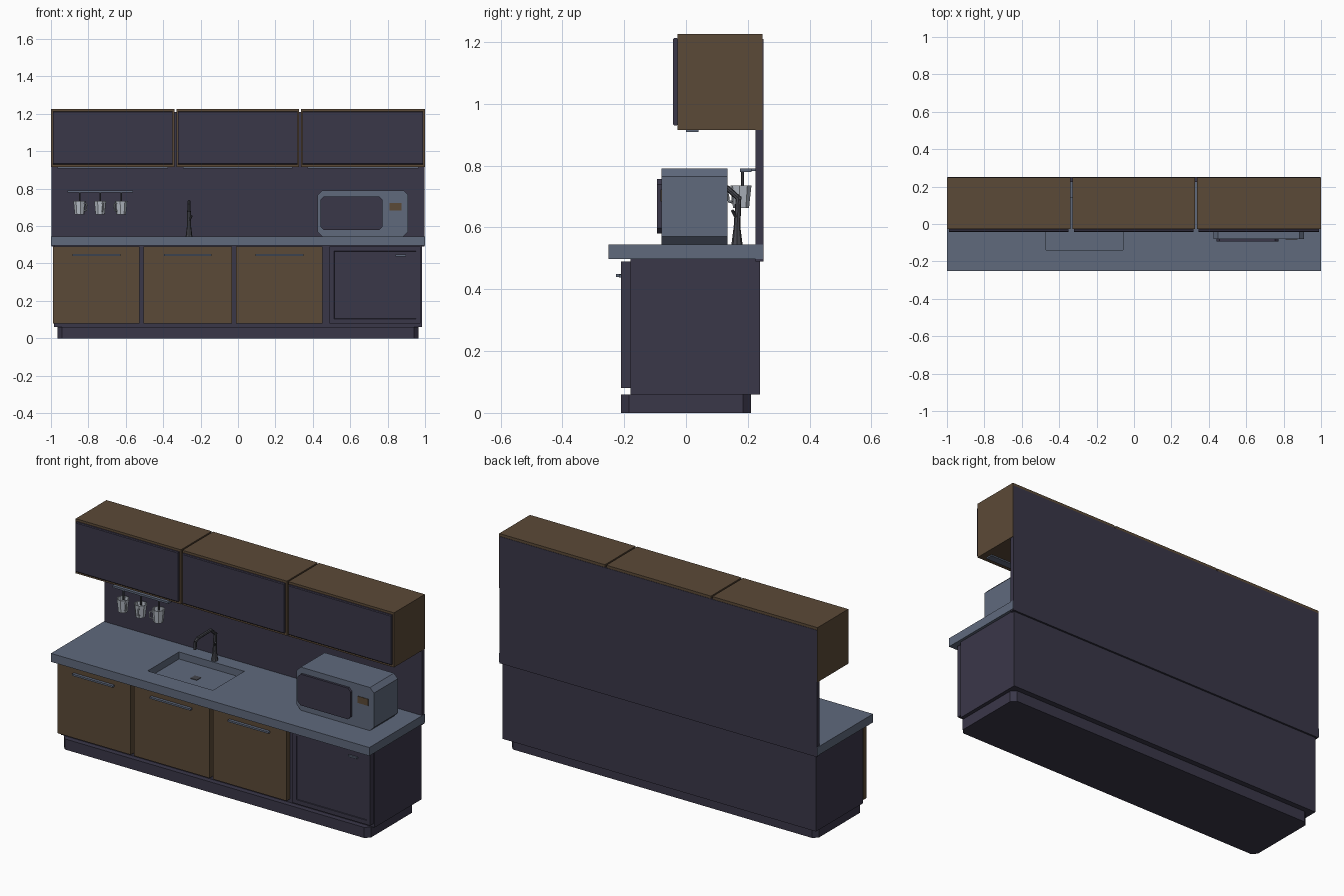
import bpy
import bmesh
import math
from mathutils import Vector, Matrix

default_cube = bpy.data.objects.get("Cube")
if default_cube:
    bpy.data.objects.remove(default_cube, do_unlink=True)


def make_material(name, colour):
    material = bpy.data.materials.new(name)
    material.use_nodes = True
    material.diffuse_color = (*colour, 1)
    shader = material.node_tree.nodes["Principled BSDF"]
    shader.inputs["Base Color"].default_value = (*colour, 1)
    return material


wood = make_material("brown wood", (.105, .067, .038))
dark = make_material("dark charcoal", (.042, .038, .066))
stone = make_material("blue grey", (.115, .142, .204))
steel = make_material("dark steel", (.06, .062, .075))
china = make_material("pale china", (.48, .52, .58))


def finish(bm, name, material):
    bmesh.ops.recalc_face_normals(bm, faces=bm.faces)
    mesh = bpy.data.meshes.new(name)
    bm.to_mesh(mesh)
    bm.free()
    mesh.materials.append(material)
    part = bpy.data.objects.new(name, mesh)
    bpy.context.collection.objects.link(part)
    return part


def box(name, xs, ys, zs, material, chamfer=0, axis=None):
    """Box from its ranges; chamfer cuts the edges that run along axis."""
    bm = bmesh.new()
    bmesh.ops.create_cube(bm, size=1)
    for vert in bm.verts:
        for i, (low, high) in enumerate((xs, ys, zs)):
            vert.co[i] = high if vert.co[i] > 0 else low
    if chamfer:
        edges = [e for e in bm.edges
                 if abs(e.verts[0].co[axis] - e.verts[1].co[axis]) > 1e-5]
        bmesh.ops.bevel(bm, geom=edges, offset=chamfer, segments=1,
                        affect='EDGES', profile=.5)
    return finish(bm, name, material)


def tube(name, points, radius, material, sides=8):
    """Straight tube pieces along a path; radius may be given per point."""
    radii = radius if isinstance(radius, list) else [radius] * len(points)
    bm = bmesh.new()
    for i, (start, end) in enumerate(zip(points, points[1:])):
        a, b = Vector(start), Vector(end)
        turn = (b - a).to_track_quat('Z', 'Y').to_matrix().to_4x4()
        bmesh.ops.create_cone(
            bm, cap_ends=True, segments=sides, radius1=radii[i],
            radius2=radii[i + 1], depth=(b - a).length,
            matrix=Matrix.Translation((a + b) / 2) @ turn)
    return finish(bm, name, material)


def recess(part, inset, depth):
    """Sink the middle of the front face."""
    bm = bmesh.new()
    bm.from_mesh(part.data)
    bm.faces.ensure_lookup_table()
    front = min(bm.faces, key=lambda f: f.calc_center_median().y)
    bmesh.ops.inset_region(bm, faces=[front], thickness=inset)
    bmesh.ops.inset_region(bm, faces=[front], thickness=.002, depth=-depth)
    bm.to_mesh(part.data)
    bm.free()


# Plinth and base carcass
box("plinth", (-.965, .965), (-.21, .21), (0, .06), dark, .025, 2)
box("base_carcass", (-.985, .985), (-.18, .24), (.06, .498), dark)

# Base doors with handles
for number, (left, right) in enumerate(((-.988, -.527), (-.505, -.032),
                                        (-.01, .453)), 1):
    box(f"base_door_{number}", (left, right), (-.21, -.18), (.08, .49), wood)
    middle = (left + right) / 2
    span = (middle - .128, middle + .128)
    box(f"base_handle_{number}", span, (-.226, -.21), (.44, .45), stone)

# Dishwasher
dishwasher = box("dishwasher_front", (.49, .977), (-.21, -.18), (.08, .49), dark)
recess(dishwasher, .034, .004)
box("dishwasher_handle", (.842, .897), (-.216, -.205), (.438, .447), stone)

# Countertop with the sink cut into it
counter = box("countertop", (-1, 1), (-.25, .249), (.497, .545), stone)
cutter = box("sink_cutter", (-.47, -.06), (-.14, .142), (.505, .6), stone)
cutter.hide_render = True
cut = counter.modifiers.new("sink", 'BOOLEAN')
cut.operation = 'DIFFERENCE'
cut.solver = 'EXACT'
cut.object = cutter
bpy.context.view_layer.objects.active = counter
bpy.ops.object.modifier_apply(modifier=cut.name)
bpy.data.objects.remove(cutter, do_unlink=True)
box("sink_drain", (-.285, -.245), (-.02, .02), (.504, .508), steel)

# Faucet
fx = -.262
tube("faucet_body", [(fx, .165, .545), (fx, .165, .6), (fx, .17, .7)],
     [.018, .011, .009], steel)
tube("faucet_spout", [(fx, .175, .69), (fx, .13, .73), (fx, .01, .728),
                      (fx, -.01, .715), (fx, -.012, .675)], .009, steel)
tube("faucet_lever", [(fx, .165, .625), (fx + .015, .15, .655)], .005, steel)

# Splashback
box("splashback", (-.997, .997), (.225, .25), (.49, 1.21), dark)

# Wall cabinets with doors and lights beneath
for number, (left, right) in enumerate(((-1, -.339), (-.33, .327),
                                        (.336, 1)), 1):
    box(f"wall_cabinet_{number}", (left, right), (-.028, .248),
        (.915, 1.225), wood)
    box(f"wall_door_{number}", (left + .01, right - .01), (-.042, -.026),
        (.93, 1.213), dark, .004, 0)
    box(f"cabinet_light_{number}", (left + .035, right - .035), (0, .04),
        (.908, .916), stone)

# Microwave
box("microwave_body", (.425, .91), (-.08, .135), (.545, .79), stone, .025, 1)
box("microwave_door", (.44, .773), (-.093, -.078), (.58, .757), dark, .018, 1)
box("microwave_display", (.81, .875), (-.083, -.079), (.684, .722), wood)

# Mug rail
box("mug_rail", (-.912, -.562), (.175, .212), (.78, .791), stone)
for end in (-.88, -.59):
    box("rail_bracket", (end - .006, end + .006), (.2, .226), (.782, .79), stone)


def mug(number, x, angle):
    y, low, high = .178, .662, .735
    # Outer wall, rim and hollow inside
    bm = bmesh.new()
    rings = []
    for radius, z in ((.026, low), (.034, high), (.029, high), (.022, low + .008)):
        rings.append([bm.verts.new((x + radius * math.cos(k * math.tau / 8 + angle),
                                    y + radius * math.sin(k * math.tau / 8 + angle), z))
                      for k in range(8)])
    for a, b in zip(rings, rings[1:]):
        for k in range(8):
            n = (k + 1) % 8
            bm.faces.new((a[k], a[n], b[n], b[k]))
    bm.faces.new(rings[0])
    bm.faces.new(rings[-1])
    finish(bm, f"mug_{number}", china)
    # Handle loop
    out = Vector((math.cos(angle), math.sin(angle), 0))
    base = Vector((x, y, 0))
    loop = [base + out * r + Vector((0, 0, z)) for r, z in
            ((.03, .722), (.046, .718), (.044, .685), (.027, .68))]
    tube(f"mug_handle_{number}", loop, .004, china, 6)
    # Hook from the rail
    tube(f"mug_hook_{number}", [(x, .183, .782), (x, .183, .725)], .005, steel, 6)


for number, (x, angle) in enumerate(((-.847, -.6), (-.737, -1.2), (-.625, -2.5)), 1):
    mug(number, x, angle)
